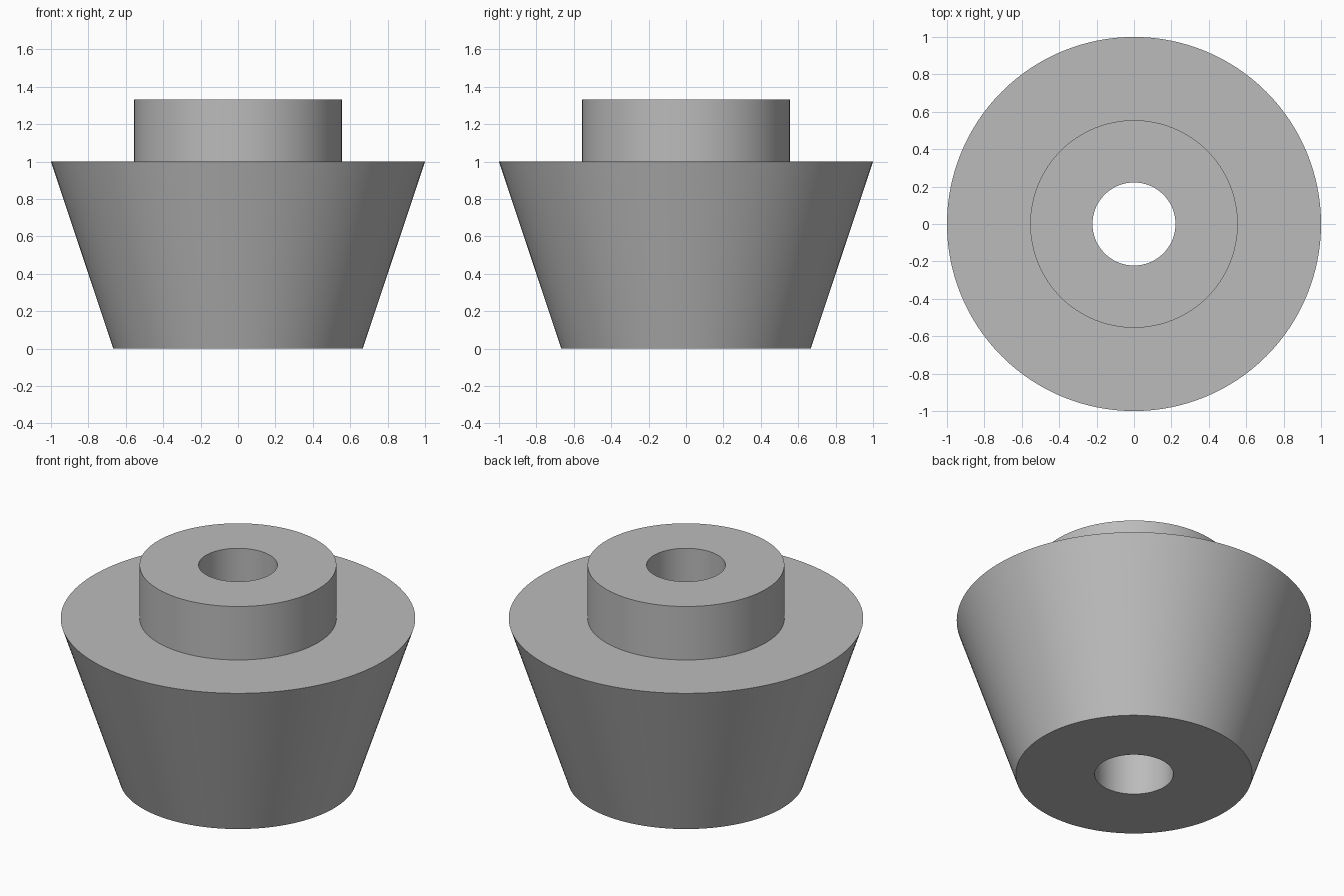
import bpy
import bmesh
from math import radians, tau
from mathutils import Matrix

cube = bpy.data.objects.get("Cube")
if cube:
    bpy.data.objects.remove(cube, do_unlink=True)

SEGMENTS = 128

grey = bpy.data.materials.new("plain_grey")
grey.use_nodes = True
colour = (0.5, 0.5, 0.5, 1.0)
grey.diffuse_color = colour
grey.node_tree.nodes["Principled BSDF"].inputs["Base Color"].default_value = colour


def lathe(name, profile):
    """Revolve a closed (radius, height) profile around the z axis."""
    bm = bmesh.new()
    verts = [bm.verts.new((r, 0, z)) for r, z in profile]
    edges = [bm.edges.new((v, verts[(i + 1) % len(verts)])) for i, v in enumerate(verts)]
    bmesh.ops.spin(bm, geom=verts + edges, cent=(0, 0, 0), axis=(0, 0, 1),
                   angle=tau, steps=SEGMENTS, use_merge=True)
    bmesh.ops.remove_doubles(bm, verts=bm.verts, dist=0.0001)
    bmesh.ops.recalc_face_normals(bm, faces=bm.faces)
    mesh = bpy.data.meshes.new(name)
    bm.to_mesh(mesh)
    bm.free()
    mesh.materials.append(grey)
    obj = bpy.data.objects.new(name, mesh)
    bpy.context.collection.objects.link(obj)
    bpy.ops.object.select_all(action="DESELECT")
    obj.select_set(True)
    bpy.context.view_layer.objects.active = obj
    bpy.ops.object.shade_smooth_by_angle(angle=radians(30))
    return obj


# Tapered body, raised collar and through bore in one turned section
bore, foot, rim, collar = 0.222, 0.667, 1.0, 0.555
shoulder, top = 1.0, 1.333
lathe("tapered_bushing", [
    (bore, 0), (foot, 0), (rim, shoulder),
    (collar, shoulder), (collar, top), (bore, top),
])
